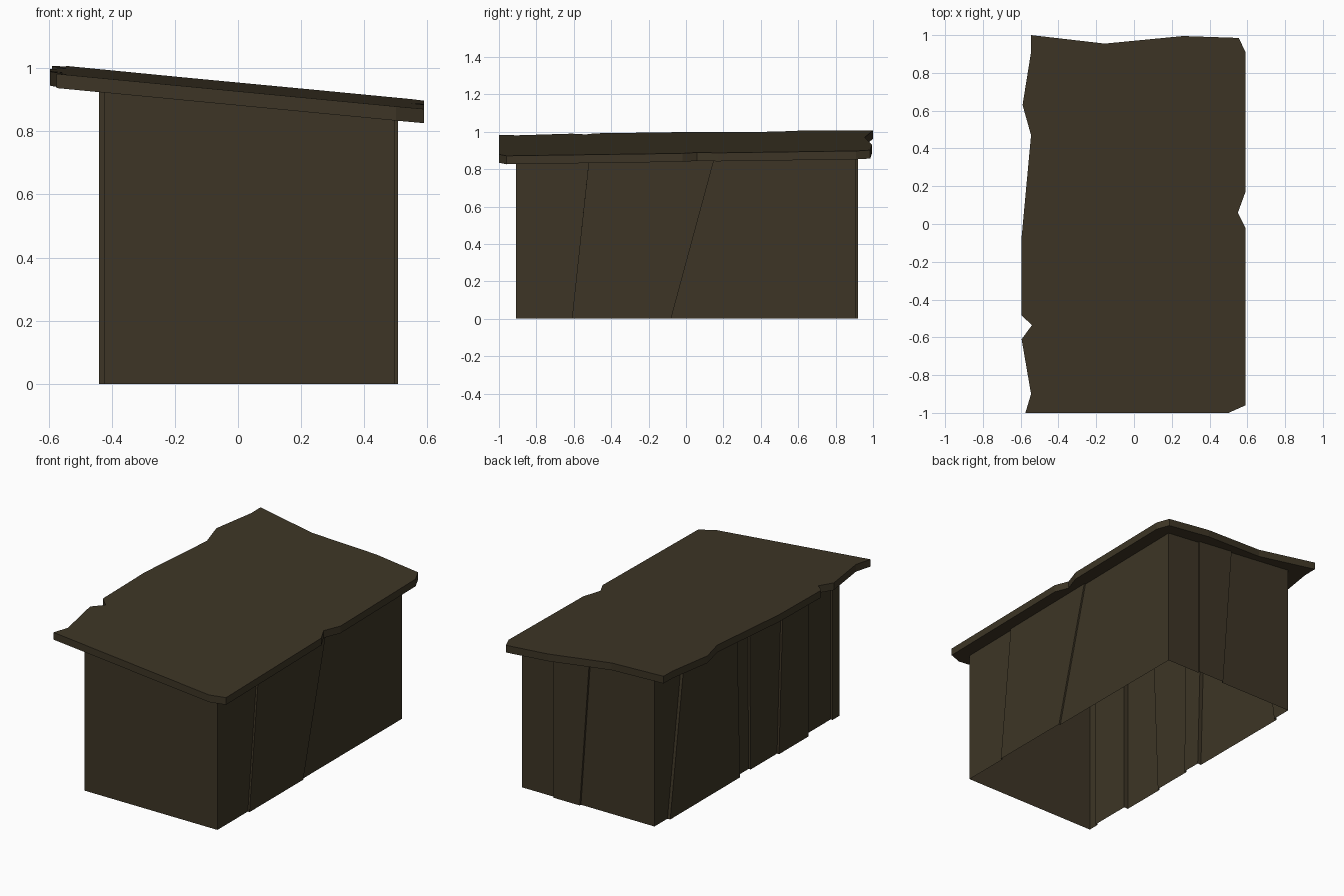
import bpy, bmesh

if "Cube" in bpy.data.objects:
    bpy.data.objects.remove(bpy.data.objects["Cube"])

mat = bpy.data.materials.new("dark weathered wood")
mat.diffuse_color = (0.047, 0.036, 0.019, 1)
mat.use_nodes = True
mat.node_tree.nodes["Principled BSDF"].inputs["Base Color"].default_value = mat.diffuse_color

THICK = 0.045


def roof_z(x, y):
    # tilted roof plane: falls to the right, rises slightly to the back
    return 0.941 - 0.096 * x + 0.014 * y


def finish(bm, name):
    bmesh.ops.recalc_face_normals(bm, faces=bm.faces)
    me = bpy.data.meshes.new(name)
    bm.to_mesh(me)
    bm.free()
    me.materials.append(mat)
    ob = bpy.data.objects.new(name, me)
    bpy.context.collection.objects.link(ob)


def loft(bm, low, high, closed):
    a = [bm.verts.new(p) for p in low]
    b = [bm.verts.new(p) for p in high]
    n = len(a)
    for i in range(n if closed else n - 1):
        j = (i + 1) % n
        bm.faces.new((a[i], a[j], b[j], b[i]))
    return a, b


# ragged roof slab
outline = [(-0.545, 1), (-0.155, 0.955), (0.26, 0.995), (0.555, 0.985),
           (0.59, 0.91), (0.59, 0.17), (0.55, 0.06), (0.59, -0.02),
           (0.59, -0.96), (0.50, -1), (-0.575, -1), (-0.545, -0.90),
           (-0.595, -0.61), (-0.54, -0.535), (-0.595, -0.485),
           (-0.595, -0.07), (-0.545, 0.47), (-0.59, 0.63), (-0.545, 0.91)]
bm = bmesh.new()
a, b = loft(bm, [(x, y, roof_z(x, y) - THICK) for x, y in outline],
            [(x, y, roof_z(x, y)) for x, y in outline], True)
bm.faces.new(a)
bm.faces.new(b)
finish(bm, "roof")


# walls: thin sheets of boards, stepped in and out along slanted seams;
# the shed is hollow and open underneath
# seams around the shed: (axis, offset of board, start bottom/top, end bottom/top)
boards = [
    ("y", -0.91, (-0.425, -0.425), (0.495, 0.495)),   # front
    ("x", 0.495, (-0.91, -0.91), (-0.61, -0.52)),     # right side
    ("x", 0.507, (-0.61, -0.52), (-0.08, 0.15)),
    ("x", 0.497, (-0.08, 0.15), (0.908, 0.908)),
    ("y", 0.908, (0.497, 0.497), (0.27, 0.27)),       # back
    ("y", 0.92, (0.27, 0.27), (0.09, 0.025)),
    ("y", 0.908, (0.09, 0.025), (-0.418, -0.418)),
    ("x", -0.418, (0.908, 0.908), (0.78, 0.64)),      # left side
    ("x", -0.437, (0.78, 0.64), (0.09, 0.12)),
    ("x", -0.412, (0.09, 0.12), (-0.03, -0.02)),
    ("x", -0.426, (-0.03, -0.02), (-0.29, -0.33)),
    ("x", -0.44, (-0.29, -0.33), (-0.58, -0.58)),
    ("x", -0.412, (-0.58, -0.58), (-0.84, -0.84)),
    ("x", -0.425, (-0.84, -0.84), (-0.91, -0.91)),
]
low, high = [], []
for axis, off, start, end in boards:
    for sb, st in (start, end):
        pb, pt = ((off, sb), (off, st)) if axis == "x" else ((sb, off), (st, off))
        p = (*pb, 0)
        q = (*pt, roof_z(*pt) - THICK)
        if low and p == low[-1] or low and p == low[0]:
            continue
        low.append(p)
        high.append(q)
bm = bmesh.new()
loft(bm, low, high, True)
finish(bm, "board_walls")
